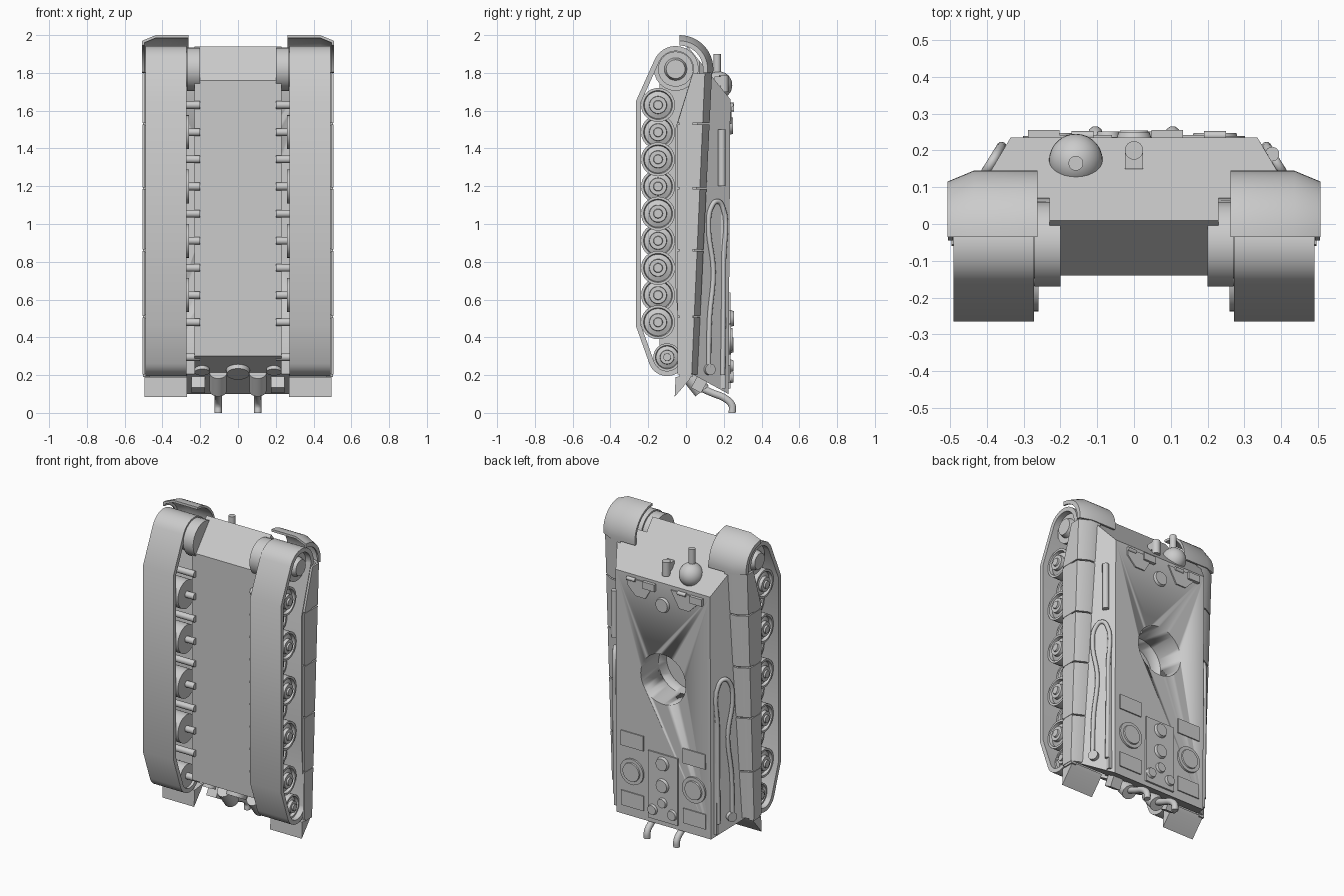
import bpy, bmesh, math
from mathutils import Vector, Matrix

if "Cube" in bpy.data.objects:
    bpy.data.objects.remove(bpy.data.objects["Cube"])

GREY = (0.6, 0.6, 0.6, 1)
mat = bpy.data.materials.new("plain_grey")
mat.use_nodes = True
mat.diffuse_color = GREY
mat.node_tree.nodes["Principled BSDF"].inputs["Base Color"].default_value = GREY


def finish(name, bm):
    bmesh.ops.recalc_face_normals(bm, faces=bm.faces)
    me = bpy.data.meshes.new(name)
    bm.to_mesh(me)
    bm.free()
    for p in me.polygons:
        p.use_smooth = True
    me.set_sharp_from_angle(angle=math.radians(32))
    me.materials.append(mat)
    ob = bpy.data.objects.new(name, me)
    bpy.context.collection.objects.link(ob)
    return ob


def loft(name, rings, closed=False):
    """Skin equal-length rings of points; cap the ends unless closed."""
    bm = bmesh.new()
    vs = [[bm.verts.new(p) for p in r] for r in rings]
    n = len(vs[0])
    for k in range(len(vs) - (0 if closed else 1)):
        a, b = vs[k], vs[(k + 1) % len(vs)]
        for i in range(n):
            bm.faces.new((a[i], a[(i + 1) % n], b[(i + 1) % n], b[i]))
    if not closed:
        bm.faces.new(vs[0])
        bm.faces.new(vs[-1])
    return finish(name, bm)


def prism(name, profile, x0, x1):
    return loft(name, [[(x, y, z) for y, z in profile] for x in (x0, x1)])


def cyl(name, start, end, r, r2=None, seg=24):
    a, b = Vector(start), Vector(end)
    bm = bmesh.new()
    rot = (b - a).to_track_quat('Z', 'Y').to_matrix().to_4x4()
    bmesh.ops.create_cone(bm, cap_ends=True, segments=seg, radius1=r,
                          radius2=r if r2 is None else r2, depth=(b - a).length,
                          matrix=Matrix.Translation((a + b) / 2) @ rot)
    return finish(name, bm)


def box(name, c, size, tilt=0):
    bm = bmesh.new()
    bmesh.ops.create_cube(bm, size=1, matrix=Matrix.Translation(c)
                          @ Matrix.Rotation(tilt, 4, 'X') @ Matrix.Diagonal((*size, 1)))
    return finish(name, bm)


def tube(name, pts, r):
    cu = bpy.data.curves.new(name, 'CURVE')
    cu.dimensions, cu.bevel_depth, cu.bevel_resolution = '3D', r, 3
    cu.use_fill_caps, cu.resolution_u = True, 6
    sp = cu.splines.new('BEZIER')
    sp.bezier_points.add(len(pts) - 1)
    for bp, p in zip(sp.bezier_points, pts):
        bp.co, bp.handle_left_type, bp.handle_right_type = p, 'AUTO', 'AUTO'
    cu.materials.append(mat)
    ob = bpy.data.objects.new(name, cu)
    bpy.context.collection.objects.link(ob)


def mix(a, b, t):
    return a + (b - a) * t


def roof_y(z):
    return mix(0.225, 0.235, (z - 0.1) / 1.56)


def wall_x(y, z):
    t = (z - 0.1) / 1.56
    base_x, base_y = mix(0.46, 0.433, t), mix(0.03, 0.07, t)
    return mix(base_x, 0.335, (y - base_y) / (roof_y(z) - base_y))


def arc(cy, cz, r, a0, a1, n=16):
    return [(cy + r * math.cos(math.radians(mix(a0, a1, i / n))),
             cz + r * math.sin(math.radians(mix(a0, a1, i / n)))) for i in range(n + 1)]


# Lower hull and sloped upper hull, with the turret ring cut out
lower = prism("lower_hull", [(-0.14, 0.30), (-0.14, 1.76), (0.01, 1.94),
                             (0.07, 1.865), (0.03, 0.207)], -0.23, 0.23)
base = [(-0.46, 0.03, 0.207), (0.46, 0.03, 0.207), (0.433, 0.07, 1.865), (-0.433, 0.07, 1.865)]
top = [(-0.335, 0.225, 0.1), (0.335, 0.225, 0.1), (0.335, 0.235, 1.66), (-0.335, 0.235, 1.66)]
upper = loft("upper_hull", [base, top])
cutter = cyl("turret_ring_cutter", (0, -0.03, 1.04), (0, 0.4, 1.04), 0.16, seg=40)
for ob in (lower, upper):
    mod = ob.modifiers.new("ring", 'BOOLEAN')
    mod.operation, mod.solver, mod.object = 'DIFFERENCE', 'EXACT', cutter
bpy.context.view_layer.update()
dg = bpy.context.evaluated_depsgraph_get()
cut = [bpy.data.meshes.new_from_object(ob.evaluated_get(dg)) for ob in (lower, upper)]
for ob, me in zip((lower, upper), cut):
    ob.modifiers.clear()
    ob.data = me
bpy.data.objects.remove(cutter)

# Track outline and its inward offset
outer = (arc(-0.055, 1.82, 0.122, -5, 155) + [(-0.265, 1.65), (-0.265, 0.46)]
         + arc(-0.10, 0.295, 0.10, 200, 350) + [(-0.03, 0.7), (-0.03, 1.5)])
inner = []
for i, p in enumerate(outer):
    p = Vector(p)
    d0 = (p - Vector(outer[i - 1])).normalized()
    d1 = (Vector(outer[(i + 1) % len(outer)]) - p).normalized()
    d = (d0 + d1).normalized()
    inner.append(p + Vector((-d.y, d.x)) * 0.027)

for s, side in ((1, "left"), (-1, "right")):
    loft("track_" + side, [[(s * 0.272, *o), (s * 0.49, *o), (s * 0.49, *i), (s * 0.272, *i)]
                           for o, i in zip(outer, inner)], closed=True)

    # Road wheels, interleaved in two rows
    def wheel(name, y, z, r, x0, x1):
        prof = [(x0, 0.02), (x0, r), (x1, r), (x1, r * 0.85), (x1 - 0.02, r * 0.8),
                (x1 - 0.01, r * 0.52), (x1 + 0.01, r * 0.5), (x1 + 0.01, r * 0.28),
                (x1 + 0.02, r * 0.25), (x1 + 0.02, 0.003)]
        loft(name, [[(s * x, y + q * math.cos(a), z + q * math.sin(a)) for x, q in prof]
                    for a in (math.tau * k / 32 for k in range(32))], closed=True)
        cyl(name + "_axle", (s * 0.2, y, z), (s * (x1 + 0.02), y, z), 0.02)

    for k in range(5):
        z = mix(1.63, 0.48, k / 4)
        wheel("outer_wheel_" + side, -0.148, z, 0.09, 0.40, 0.455)
        if k < 4:
            wheel("inner_wheel_" + side, -0.148, z - 0.144, 0.09, 0.26, 0.39)
    wheel("idler_" + side, -0.10, 0.295, 0.073, 0.29, 0.455)
    cyl("sprocket_" + side, (s * 0.24, -0.055, 1.82), (s * 0.455, -0.055, 1.82), 0.093)
    cyl("sprocket_hub_" + side, (s * 0.455, -0.055, 1.82), (s * 0.485, -0.055, 1.82), 0.06, 0.05)
    cyl("final_drive_" + side, (s * 0.2, -0.055, 1.82), (s * 0.27, -0.055, 1.82), 0.115)

    # Curved front mudguard with a bevelled outer edge
    section = [(0.262, 0.18), (0.435, 0.18), (0.507, 0.15), (0.507, 0.125),
               (0.497, 0.125), (0.495, 0.14), (0.435, 0.165), (0.262, 0.165)]
    loft("front_mudguard_" + side, [[(s * x, -0.035 + r * math.cos(a), 1.82 + r * math.sin(a))
                                     for x, r in section]
                                    for a in (math.radians(90 - 7.5 * k) for k in range(14))])

    # Side skirt panels with a sloping shelf
    def skirt_ring(z, low):
        t = (z - 0.2) / 1.6
        b, c = mix(0.03, 0.10, t), mix(0.06, 0.138, t)
        return [(s * x, y, z) for x, y in (
            (0.505, low), (0.505, b), (0.44, c), (0.37, c), (0.37, c - 0.012),
            (0.44, c - 0.015), (0.492, b - 0.01), (0.492, low))]

    cuts = [1.80, 1.53, 1.19, 0.86, 0.51, 0.20]
    for k in range(5):
        loft("skirt_panel_" + side, [skirt_ring(cuts[k] - 0.004, 0.035 if k == 0 else -0.045),
                                     skirt_ring(cuts[k + 1] + 0.004, -0.045)])
        zj = cuts[k + 1]
        box("skirt_bracket_" + side, (s * 0.485, 0.0, zj), (0.035, 0.07, 0.02))

    # Rear mudflap, tow cable and its end fitting
    prism("rear_mudflap_" + side, [(-0.06, 0.085), (-0.055, 0.19), (0.03, 0.20), (0.02, 0.178)],
          s * 0.27, s * 0.495)
    path = [(0.12, 0.24), (0.125, 0.5), (0.145, 0.75), (0.12, 1.0), (0.135, 1.09),
            (0.165, 1.12), (0.195, 1.09), (0.2, 0.8), (0.195, 0.2)]
    tube("tow_cable_" + side, [(s * (wall_x(y, z) + 0.012), y, z) for y, z in path], 0.013)
    cyl("cable_eye_" + side, (s * (wall_x(0.12, 0.23) - 0.01), 0.115, 0.23),
        (s * (wall_x(0.12, 0.23) + 0.02), 0.13, 0.23), 0.03)
    prism("cable_rail_" + side, [(0.185, 0.13), (0.185, 1.05), (0.21, 1.05), (0.21, 0.13)],
          s * 0.33, s * (wall_x(0.2, 0.6) + 0.012))

    # Engine deck fan and grilles
    y = roof_y(0.39)
    cyl("fan_ring_" + side, (s * 0.22, y - 0.01, 0.39), (s * 0.22, y + 0.012, 0.39), 0.082, seg=32)
    cyl("fan_cover_" + side, (s * 0.22, y, 0.39), (s * 0.22, y + 0.02, 0.39), 0.064, 0.058, 32)
    for z in (0.59, 0.205):
        box("grille_" + side, (s * 0.22, roof_y(z), z), (0.16, 0.014, 0.095))

    # Roof hatch
    shape = [(0.06, 1.635), (0.25, 1.635), (0.25, 1.59), (0.19, 1.53), (0.12, 1.53)]
    loft("crew_hatch_" + side, [[(s * x, y, z) for x, z in shape] for y in (0.225, 0.242)])

    # Exhaust pipe and rear fittings
    cyl("exhaust_base_" + side, (s * 0.105, 0.01, 0.21), (s * 0.105, 0.085, 0.115), 0.045)
    tube("exhaust_pipe_" + side, [(s * 0.105, y, z) for y, z in (
        (0.06, 0.14), (0.14, 0.105), (0.21, 0.075), (0.243, 0.04), (0.245, 0.0))], 0.02)
    cyl("rear_port_" + side, (s * 0.19, -0.01, 0.24), (s * 0.19, -0.022, 0.215), 0.04)
    box("rear_bracket_" + side, (s * 0.21, 0.07, 0.15), (0.07, 0.06, 0.07), -0.5)

# Rear plate access cover
cyl("rear_access_cover", (0, 0.0, 0.24), (0, -0.02, 0.205), 0.065, 0.06)

# Central engine cover with filler caps
box("engine_cover", (0, roof_y(0.35), 0.345), (0.21, 0.02, 0.43))
for x, z, r in ((0, 0.5, 0.048), (0, 0.36, 0.048), (0, 0.25, 0.035),
                (0.07, 0.19, 0.036), (-0.07, 0.19, 0.036)):
    y = roof_y(z)
    cyl("filler_cap", (x, y, z), (x, y + 0.026, z), r, r * 0.8)
cyl("roof_vent", (0, 0.22, 1.52), (0, 0.25, 1.52), 0.052, 0.042)

# Periscopes on the roof
for x, z in ((-0.245, 1.615), (0.09, 1.62)):
    box("periscope", (x, 0.238, z), (0.085, 0.034, 0.045))
for x in (-0.14, 0.22):
    cyl("hatch_hinge", (x - 0.03, 0.24, 1.63), (x + 0.03, 0.24, 1.63), 0.012)

# Ball mount with gun, and headlamp on the front slope
bm = bmesh.new()
bmesh.ops.create_uvsphere(bm, u_segments=28, v_segments=16, radius=0.073,
                          matrix=Matrix.Translation((-0.158, 0.172, 1.735)))
finish("gun_ball_mount", bm)
cyl("hull_gun", (-0.158, 0.165, 1.75), (-0.158, 0.165, 1.9), 0.02)
box("headlamp_bracket", (0, 0.175, 1.755), (0.05, 0.05, 0.05))
cyl("headlamp", (0, 0.2, 1.70), (0, 0.2, 1.79), 0.025)

# Tool tube on the left wall
tube("tool_tube", [(wall_x(0.19, z) + 0.014, 0.19, z) for z in (1.2, 1.35, 1.5)], 0.02)
